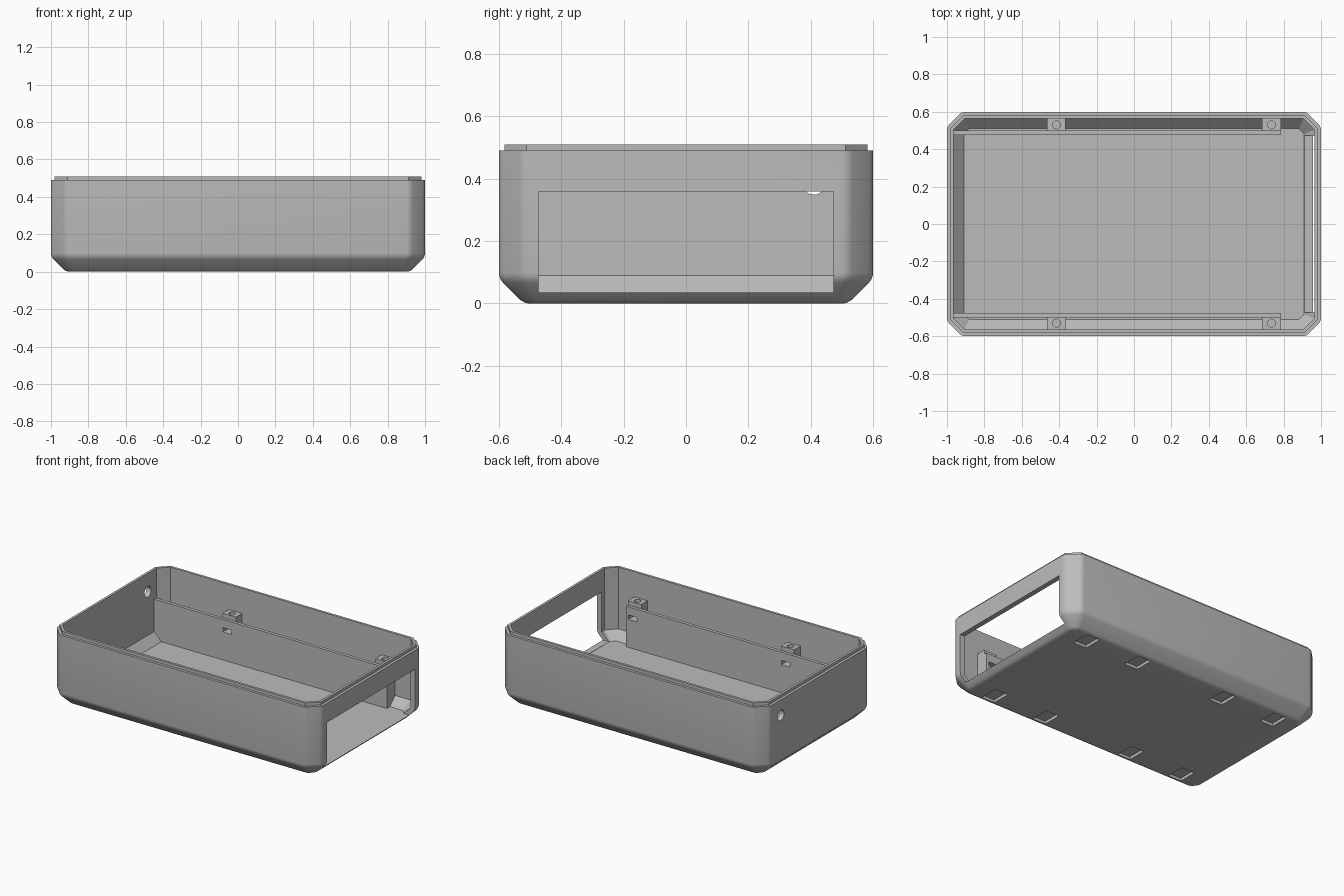
import bpy, bmesh
from mathutils import Vector

if "Cube" in bpy.data.objects:
    bpy.data.objects.remove(bpy.data.objects["Cube"], do_unlink=True)

grey = bpy.data.materials.new("plain grey")
grey.use_nodes = True
COLOUR = (0.5, 0.5, 0.5, 1)
grey.diffuse_color = COLOUR
grey.node_tree.nodes["Principled BSDF"].inputs["Base Color"].default_value = COLOUR


def finish(bm, name):
    bmesh.ops.recalc_face_normals(bm, faces=bm.faces)
    mesh = bpy.data.meshes.new(name)
    bm.to_mesh(mesh)
    bm.free()
    mesh.materials.append(grey)
    obj = bpy.data.objects.new(name, mesh)
    bpy.context.collection.objects.link(obj)
    return obj


def prism(name, outline, push):
    """Extrude a flat outline of 3D points along a vector."""
    bm = bmesh.new()
    face = bm.faces.new([bm.verts.new(p) for p in outline])
    ext = bmesh.ops.extrude_face_region(bm, geom=[face])
    verts = [v for v in ext["geom"] if isinstance(v, bmesh.types.BMVert)]
    bmesh.ops.translate(bm, verts=verts, vec=Vector(push))
    return finish(bm, name)


def box(name, x, y, z):
    outline = [(x[0], y[0], z[0]), (x[1], y[0], z[0]),
               (x[1], y[1], z[0]), (x[0], y[1], z[0])]
    return prism(name, outline, (0, 0, z[1] - z[0]))


def cylinder(name, centre, radius, depth, along_x=False):
    bpy.ops.mesh.primitive_cylinder_add(vertices=32, radius=radius, depth=depth, location=centre)
    obj = bpy.context.object
    obj.name = name
    obj.data.materials.append(grey)
    if along_x:
        obj.rotation_euler.y = 1.5708
    return obj


def cut(targets, cutters):
    """Subtract every cutter from every target, then drop the cutters."""
    for target in targets:
        bpy.context.view_layer.objects.active = target
        for cutter in cutters:
            mod = target.modifiers.new("cut", "BOOLEAN")
            mod.operation = "DIFFERENCE"
            mod.solver = "EXACT"
            mod.object = cutter
            bpy.ops.object.modifier_apply(modifier=mod.name)
    for cutter in cutters:
        bpy.data.objects.remove(cutter, do_unlink=True)


def ring(bm, inset, corner, z):
    """Rectangle with clipped corners, inset from the outer size."""
    hx, hy, c = 1 - inset, 0.6 - inset, corner
    quarter = [(hx, hy - c), (hx - c, hy)]
    pts = quarter + [(-x, y) for x, y in reversed(quarter)]
    pts += [(-x, -y) for x, y in pts]
    return [bm.verts.new((x, y, z)) for x, y in pts]


# Tray shell: outside, stepped lip, inside, floor
bm = bmesh.new()
levels = [(0.08, 0.033, 0), (0, 0.08, 0.08), (0, 0.08, 0.49), (0.018, 0.07, 0.49),
          (0.018, 0.07, 0.51), (0.035, 0.06, 0.51), (0.035, 0.06, 0.09), (0.09, 0.028, 0.035)]
rings = [ring(bm, *level) for level in levels]
for low, high in zip(rings, rings[1:]):
    for i in range(8):
        j = (i + 1) % 8
        bm.faces.new((low[i], low[j], high[j], high[i]))
bm.faces.new(rings[0])
bm.faces.new(rings[-1])
rounded = set(rings[0] + rings[1])
edges = [e for e in bm.edges if e.verts[0] in rounded or e.verts[1] in rounded]
bmesh.ops.bevel(bm, geom=edges, offset=0.018, segments=4, profile=0.5,
                affect="EDGES", clamp_overlap=True)
shell = finish(bm, "tray_shell")

# Openings in the end walls and pockets under the floor
openings = [box("window_cutter", (0.9, 1.1), (-0.473, 0.473), (0.036, 0.36)),
            cylinder("cable_hole_cutter", (-1, 0.41, 0.385), 0.036, 0.2, True)]
for x in (-0.75, -0.34, 0.34, 0.75):
    for y in (-0.44, 0.44):
        openings.append(box("pocket_cutter", (x - 0.05, x + 0.05),
                            (y - 0.065, y + 0.065), (-0.05, 0.02)))
cut([shell], openings)

# Inner rails with screw posts on both long sides
parts = [shell]
for side, s in (("left", 1), ("right", -1)):
    rail_outline = [(-0.97, 0.31), (-0.97, 0.07), (-0.92, 0.03), (0.785, 0.03), (0.785, 0.31)]
    rail = prism(side + "_rail", [(x, s * 0.477, z) for x, z in rail_outline], (0, s * 0.023, 0))
    parts.append(rail)
    for x, end in ((-0.415, "rear"), (0.735, "open_end")):
        post_outline = [(0.498, 0.03), (0.52, 0.03), (0.57, 0.08), (0.57, 0.34), (0.498, 0.34)]
        post = prism(f"{side}_{end}_post", [(x - 0.05, s * y, z) for y, z in post_outline],
                     (0.1, 0, 0))
        slot = box("slot_cutter", (x - 0.032, x + 0.032),
                   sorted((s * 0.45, s * 0.555)), (0.225, 0.255))
        bore = cylinder("screw_cutter", (x, s * 0.53, 0.31), 0.021, 0.14)
        cut([rail, post], [slot])
        cut([post], [bore])
        parts.append(post)

# Smooth rounded edges, keep the rest crisp
bpy.ops.object.select_all(action="DESELECT")
for part in parts:
    part.select_set(True)
bpy.context.view_layer.objects.active = shell
bpy.ops.object.shade_smooth_by_angle(angle=0.5)
